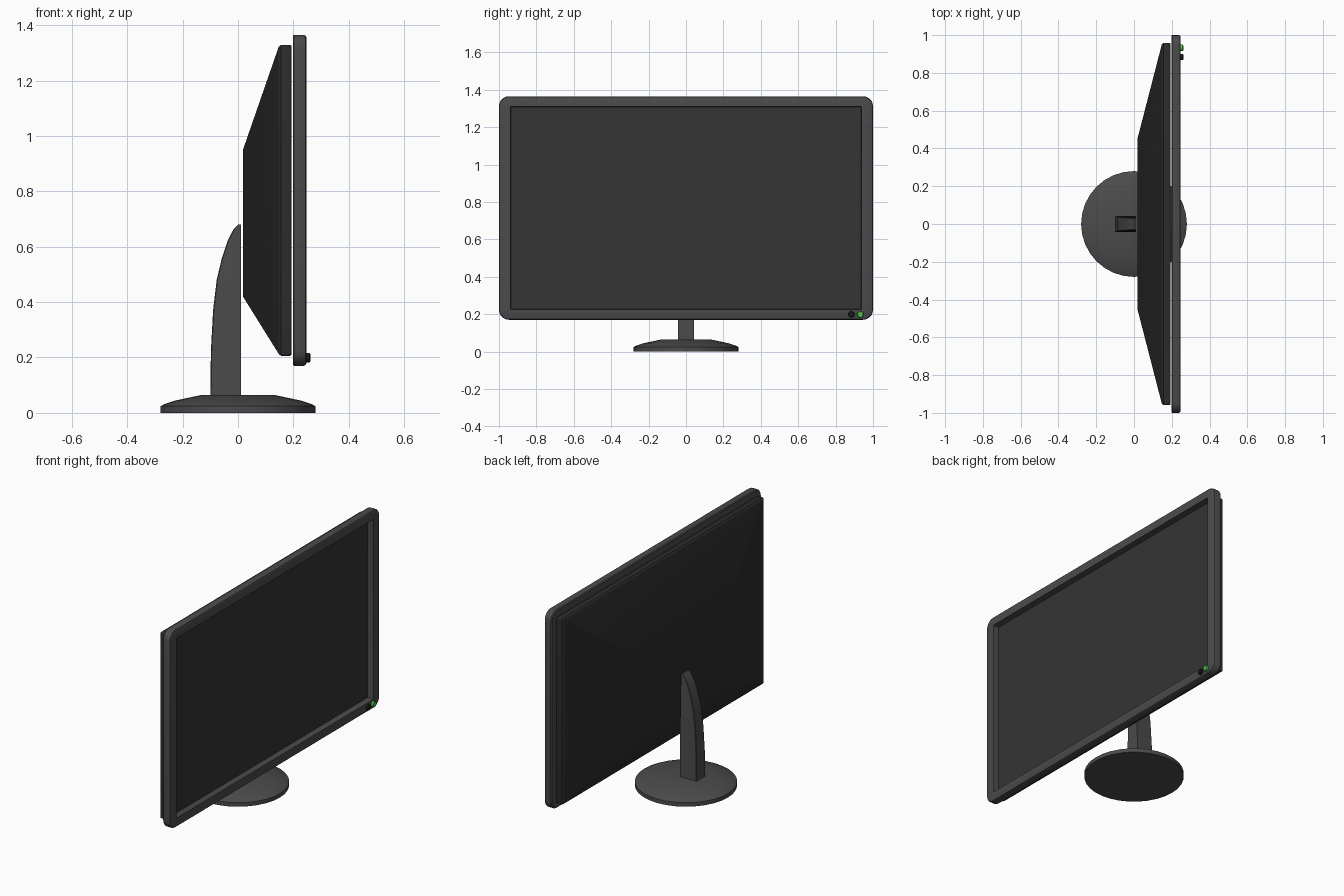
import bpy, bmesh, math

if "Cube" in bpy.data.objects:
    bpy.data.objects.remove(bpy.data.objects["Cube"])

CZ = 0.7675  # height of the display centre


def material(name, r, g, b):
    m = bpy.data.materials.new(name)
    m.diffuse_color = (r, g, b, 1)
    m.use_nodes = True
    m.node_tree.nodes["Principled BSDF"].inputs["Base Color"].default_value = m.diffuse_color
    return m


frame_mat = material("dark_grey", 0.07, 0.07, 0.07)
shell_mat = material("charcoal", 0.025, 0.025, 0.025)
screen_mat = material("screen_grey", 0.035, 0.035, 0.035)
green_mat = material("green", 0.08, 0.6, 0.08)
black_mat = material("black", 0.01, 0.01, 0.01)


def loft(name, rings, mat, angle=30):
    """Skin a list of equal-length point rings and cap both ends."""
    bm = bmesh.new()
    loops = [[bm.verts.new(p) for p in ring] for ring in rings]
    n = len(loops[0])
    for a, b in zip(loops, loops[1:]):
        for i in range(n):
            j = (i + 1) % n
            bm.faces.new((a[i], a[j], b[j], b[i]))
    bm.faces.new(loops[0][::-1])
    bm.faces.new(loops[-1])
    bmesh.ops.recalc_face_normals(bm, faces=bm.faces)
    me = bpy.data.meshes.new(name)
    bm.to_mesh(me)
    bm.free()
    me.materials.append(mat)
    ob = bpy.data.objects.new(name, me)
    bpy.context.collection.objects.link(ob)
    bpy.ops.object.select_all(action='DESELECT')
    ob.select_set(True)
    bpy.context.view_layer.objects.active = ob
    bpy.ops.object.shade_smooth_by_angle(angle=math.radians(angle))
    return ob


def rounded(x, hy, z0, z1, r, seg=5):
    """Rounded rectangle in the plane at x."""
    zc, hz = (z0 + z1) / 2, (z1 - z0) / 2
    pts = []
    for k, (sy, sz) in enumerate(((1, 1), (-1, 1), (-1, -1), (1, -1))):
        for i in range(seg + 1):
            a = math.pi / 2 * (k + i / seg)
            pts.append((x, sy * (hy - r) + r * math.cos(a),
                        zc + sz * (hz - r) + r * math.sin(a)))
    return pts


def circle_z(r, z, n=32):
    return [(r * math.cos(2 * math.pi * i / n), r * math.sin(2 * math.pi * i / n), z)
            for i in range(n)]


def circle_x(x, y, z, r, n=16):
    return [(x, y + r * math.cos(2 * math.pi * i / n), z + r * math.sin(2 * math.pi * i / n))
            for i in range(n)]


# Screen bezel with recessed opening
loft("bezel", [
    rounded(0.198, 0.996, 0.174, 1.361, 0.05),
    rounded(0.203, 1.0, 0.17, 1.365, 0.054),
    rounded(0.238, 1.0, 0.17, 1.365, 0.054),
    rounded(0.244, 0.997, 0.173, 1.362, 0.051),
    rounded(0.247, 0.99, 0.18, 1.355, 0.044),
    rounded(0.247, 0.938, 0.225, 1.31, 0.004),
    rounded(0.207, 0.936, 0.227, 1.308, 0.004)], frame_mat)

# Display panel inside the bezel
loft("screen", [
    rounded(0.205, 0.936, 0.227, 1.308, 0.004),
    rounded(0.21, 0.936, 0.227, 1.308, 0.004)], screen_mat)

# Tapered rear housing, separated from the bezel by a thin gap
loft("rear_housing", [
    rounded(0.018, 0.45, 0.42, 0.95, 0.004),
    rounded(0.147, 0.95, 0.213, 1.322, 0.006),
    rounded(0.155, 0.959, 0.206, 1.329, 0.008),
    rounded(0.188, 0.959, 0.206, 1.329, 0.008),
    rounded(0.194, 0.955, 0.21, 1.325, 0.006)], shell_mat, 25)

# Curved neck: back edge x, height, half width
neck = [(-0.1, 0.05, 0.043), (-0.098, 0.22, 0.042), (-0.09, 0.37, 0.04),
        (-0.077, 0.48, 0.038), (-0.058, 0.56, 0.036), (-0.036, 0.625, 0.034),
        (-0.015, 0.665, 0.032), (0.0, 0.68, 0.031)]
c = 0.003
loft("neck", [[(x + c, -w, z), (0.011, -w, z), (0.011, w, z),
               (x + c, w, z), (x, w - c, z), (x, c - w, z)]
              for x, z, w in neck], frame_mat)

# Round foot
loft("foot", [circle_z(r, z) for r, z in
              ((0.28, 0), (0.28, 0.024), (0.267, 0.031), (0.225, 0.045), (0.13, 0.065))],
     frame_mat, 40)

# Front buttons
for name, y, mat in (("power_light", 0.932, green_mat), ("menu_button", 0.884, black_mat)):
    loft(name, [circle_x(x, y, 0.199, r) for x, r in
                ((0.24, 0.017), (0.258, 0.017), (0.261, 0.014))], mat)
